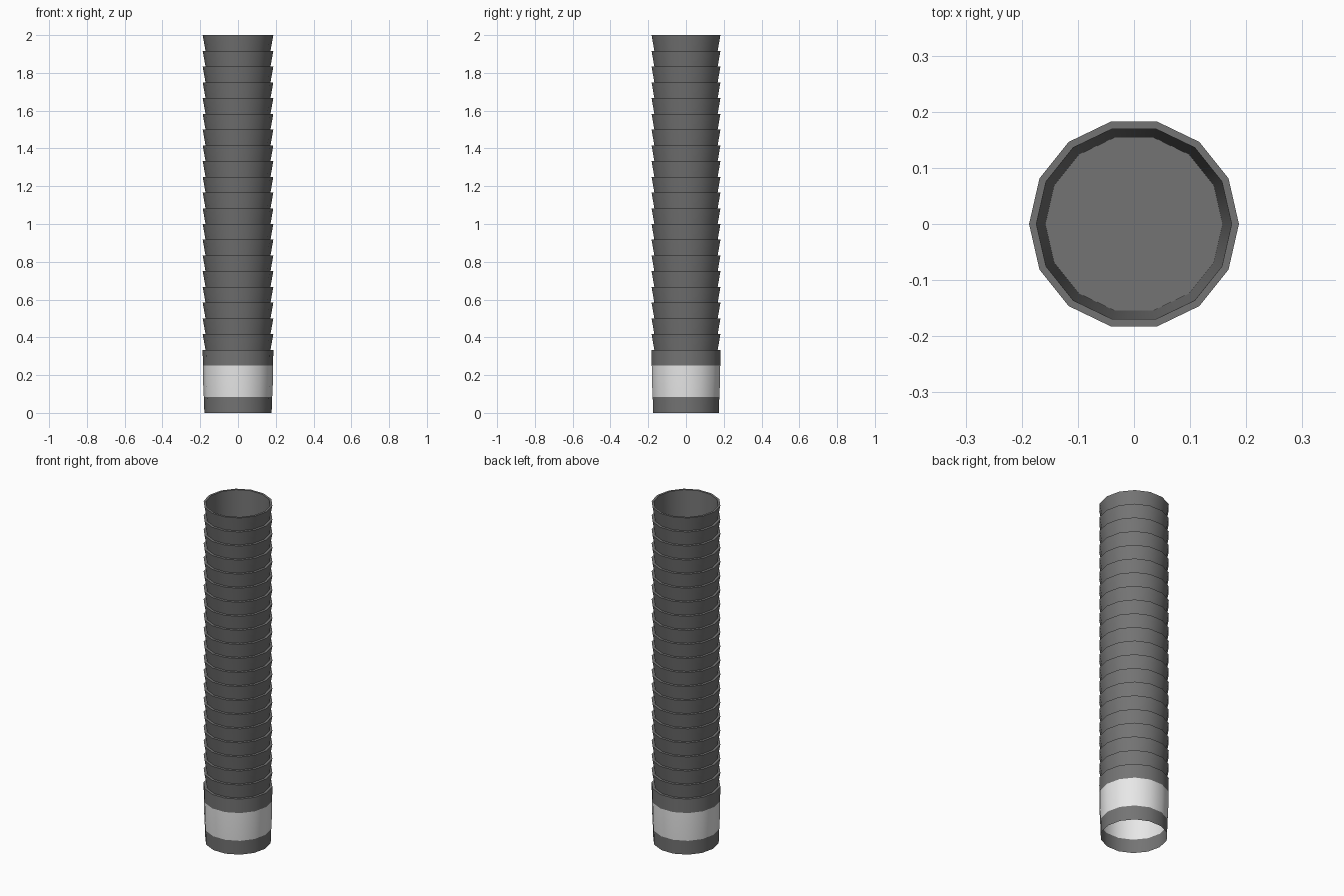
import bpy
import bmesh
from math import cos, sin, tau, radians

SIDES = 14
RINGS = 20
STEP = 2 / 24          # height of one ring
RIM = 0.187            # widest radius
WAIST = 0.172          # narrow foot of each flared ring

cube = bpy.data.objects.get("Cube")
if cube:
    bpy.data.objects.remove(cube, do_unlink=True)


def material(name, value):
    mat = bpy.data.materials.new(name)
    mat.use_nodes = True
    colour = (value, value, value, 1)
    mat.diffuse_color = colour
    mat.node_tree.nodes["Principled BSDF"].inputs["Base Color"].default_value = colour
    return mat


def lathe(name, profile, mat, cap_end=False):
    """Revolve (radius, z) points around the z axis."""
    bm = bmesh.new()
    loops = []
    for r, z in profile:
        loops.append([bm.verts.new((r * cos(tau * i / SIDES), r * sin(tau * i / SIDES), z))
                      for i in range(SIDES)])
    for low, high in zip(loops, loops[1:]):
        for i in range(SIDES):
            j = (i + 1) % SIDES
            bm.faces.new((low[i], low[j], high[j], high[i]))
    if cap_end:
        bm.faces.new(loops[-1])
    mesh = bpy.data.meshes.new(name)
    bm.to_mesh(mesh)
    bm.free()
    mesh.materials.append(mat)
    obj = bpy.data.objects.new(name, mesh)
    bpy.context.collection.objects.link(obj)
    bpy.ops.object.select_all(action="DESELECT")
    obj.select_set(True)
    bpy.context.view_layer.objects.active = obj
    bpy.ops.object.shade_smooth_by_angle(angle=radians(30))
    return obj


dark = material("dark grey", 0.175)
white = material("off white", 0.8)

# Open base sleeve, pale band and collar
lathe("base_sleeve", [(0.178, 0), (0.181, STEP)], dark)
lathe("pale_band", [(0.181, STEP), (0.185, 2 * STEP), (0.186, 3 * STEP)], white)

# Collar followed by the stack of flared rings, then the rim and deep bore
profile = [(0.186, 3 * STEP), (RIM, 4 * STEP)]
for n in range(4, 4 + RINGS):
    profile += [(WAIST, n * STEP), (RIM, (n + 1) * STEP)]
profile += [(0.174, 2), (0.158, 1.4)]
lathe("ribbed_tube", profile, dark, cap_end=True)
